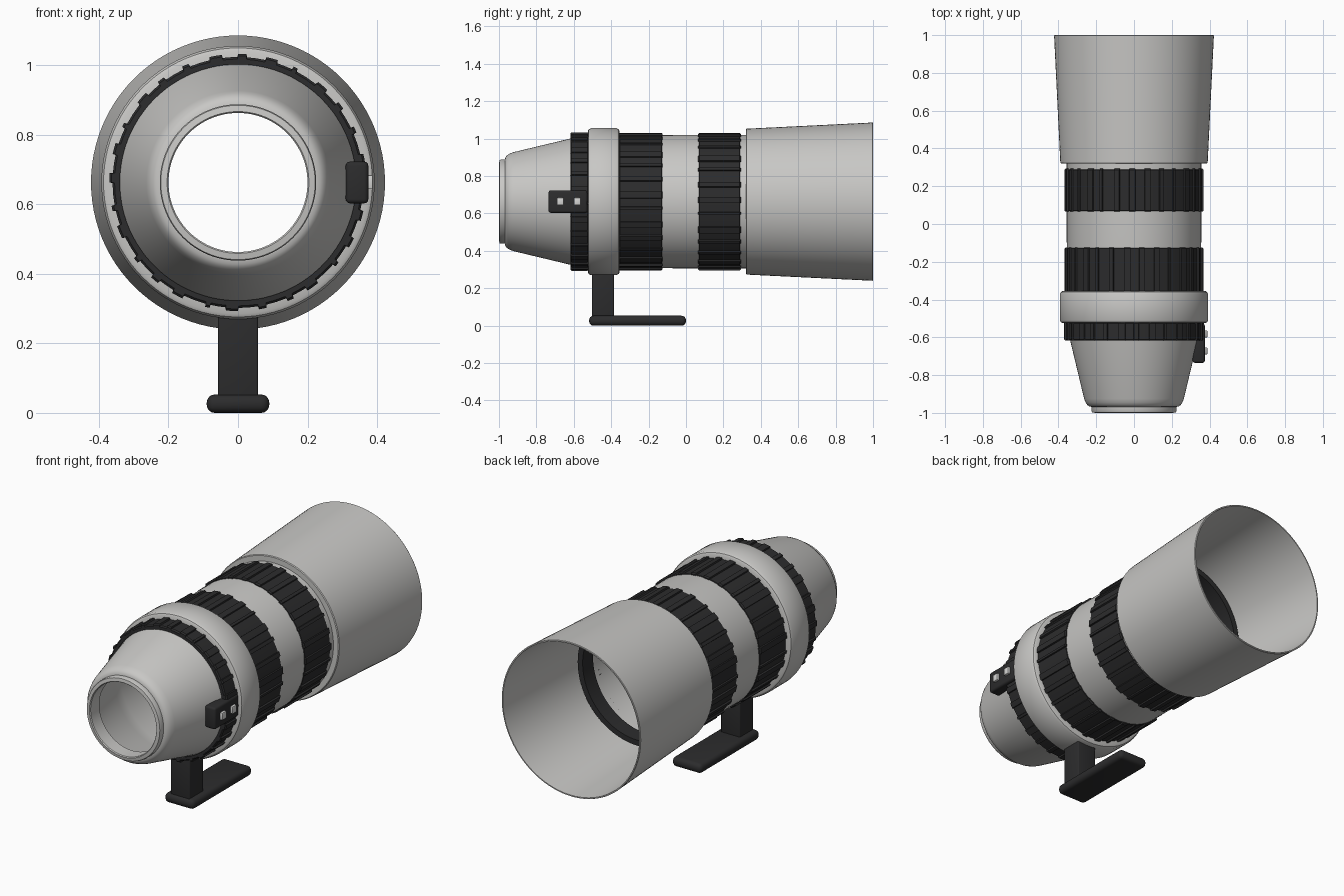
import bpy, bmesh, math

if "Cube" in bpy.data.objects:
    bpy.data.objects.remove(bpy.data.objects["Cube"])

AXIS_Z = 0.663  # height of the optical axis


def material(name, color):
    m = bpy.data.materials.new(name)
    m.use_nodes = True
    m.diffuse_color = (*color, 1)
    bsdf = m.node_tree.nodes["Principled BSDF"]
    bsdf.inputs["Base Color"].default_value = (*color, 1)
    bsdf.inputs["Roughness"].default_value = 0.6
    return m


GREY = material("barrel grey", (0.58, 0.575, 0.56))
BLACK = material("rubber black", (0.025, 0.025, 0.026))
PALE = material("button grey", (0.68, 0.68, 0.67))


def finish(bm, name, mat, angle=30):
    bmesh.ops.recalc_face_normals(bm, faces=bm.faces)
    mesh = bpy.data.meshes.new(name)
    bm.to_mesh(mesh)
    bm.free()
    mesh.materials.append(mat)
    ob = bpy.data.objects.new(name, mesh)
    bpy.context.collection.objects.link(ob)
    bpy.ops.object.select_all(action="DESELECT")
    ob.select_set(True)
    bpy.context.view_layer.objects.active = ob
    bpy.ops.object.shade_smooth_by_angle(angle=math.radians(angle))
    return ob


def sweep(name, mat, profile, angles, lift=lambda i: 0):
    """Revolve a closed (y, radius) profile; lift adds radius to its outer half."""
    bm = bmesh.new()
    mid = sum(r for _, r in profile) / len(profile)
    rings = []
    for i, a in enumerate(angles):
        ring = []
        for y, r in profile:
            r += lift(i) if r > mid else 0
            ring.append(bm.verts.new((r * math.sin(a), y, AXIS_Z + r * math.cos(a))))
        rings.append(ring)
    n = len(profile)
    for i, ring in enumerate(rings):
        nxt = rings[(i + 1) % len(rings)]
        for j in range(n):
            k = (j + 1) % n
            bm.faces.new((ring[j], ring[k], nxt[k], nxt[j]))
    return finish(bm, name, mat)


def lathe(name, mat, profile, sides=96):
    return sweep(name, mat, profile, [2 * math.pi * i / sides for i in range(sides)])


def grip(name, y0, y1, base, ribs, phase):
    """Rubber ring with raised axial ribs of varying width."""
    angles, heights = [], []
    step = 2 * math.pi / ribs
    for i in range(ribs):
        a = (i + phase) * step
        w = step * (0.3 + 0.15 * math.sin(i * 2.4 + phase))
        gap = step - w
        for da, h in ((0, 0.009), (w / 2, 0.009), (w, 0.009), (w + 0.004, 0),
                      (w + gap / 2, 0), (step - 0.004, 0)):
            angles.append(a + da)
            heights.append(h)
    c = 0.006
    profile = [(y0, 0.34), (y0, base - c), (y0 + c, base),
               (y1 - c, base), (y1, base - c), (y1, 0.34)]
    return sweep(name, BLACK, profile, angles, lambda i: heights[i])


def block(name, mat, lo, hi, bevel, segments=3):
    bm = bmesh.new()
    bmesh.ops.create_cube(bm, size=1)
    for v in bm.verts:
        v.co = [(l + h) / 2 + c * (h - l) for l, h, c in zip(lo, hi, v.co)]
    bmesh.ops.bevel(bm, geom=bm.edges[:], offset=bevel, segments=segments,
                    profile=0.5, affect="EDGES")
    return finish(bm, name, mat, 40)


# Hollow barrel with tapered rear cone and mount
lathe("barrel", GREY, [
    (-1, 0.204), (-0.997, 0.222), (-0.99, 0.225), (-0.968, 0.225), (-0.966, 0.236),
    (-0.958, 0.247), (-0.945, 0.256), (-0.925, 0.264), (-0.62, 0.337), (-0.55, 0.355),
    (0.33, 0.357), (0.33, 0.34), (-0.55, 0.335), (-0.62, 0.32),
    (-0.92, 0.245), (-0.92, 0.2), (-0.995, 0.2)])

# Flared hood
lathe("hood", GREY, [
    (0.32, 0.345), (0.32, 0.386), (0.324, 0.39), (0.997, 0.423), (1, 0.421),
    (1, 0.415), (0.335, 0.382), (0.335, 0.345)])

# Dark ring inside the hood
lathe("front_inner_ring", BLACK, [(0.33, 0.335), (0.33, 0.365), (0.42, 0.365), (0.42, 0.335)])

# Rotating tripod collar
lathe("tripod_collar", GREY, [
    (-0.525, 0.34), (-0.525, 0.378), (-0.52, 0.387), (-0.508, 0.393),
    (-0.372, 0.393), (-0.36, 0.387), (-0.355, 0.378), (-0.355, 0.34)])

# Ribbed rubber grips
grip("rear_grip", -0.618, -0.52, 0.361, 28, 0.0)
grip("middle_grip", -0.36, -0.125, 0.359, 28, 0.35)
grip("front_grip", 0.065, 0.293, 0.359, 28, 0.7)

# Tripod foot
block("foot_stem", BLACK, (-0.058, -0.503, 0.03), (0.058, -0.385, 0.3), 0.006)
block("foot_plate", BLACK, (-0.09, -0.518, 0), (0.09, 0, 0.053), 0.023, 4)

# Switch panel with two buttons
block("switch_panel", BLACK, (0.31, -0.735, 0.603), (0.375, -0.527, 0.723), 0.012)
for i, y in enumerate((-0.672, -0.582)):
    block(f"switch_button_{i + 1}", PALE, (0.36, y - 0.018, 0.644),
          (0.388, y + 0.018, 0.684), 0.003, 2)
